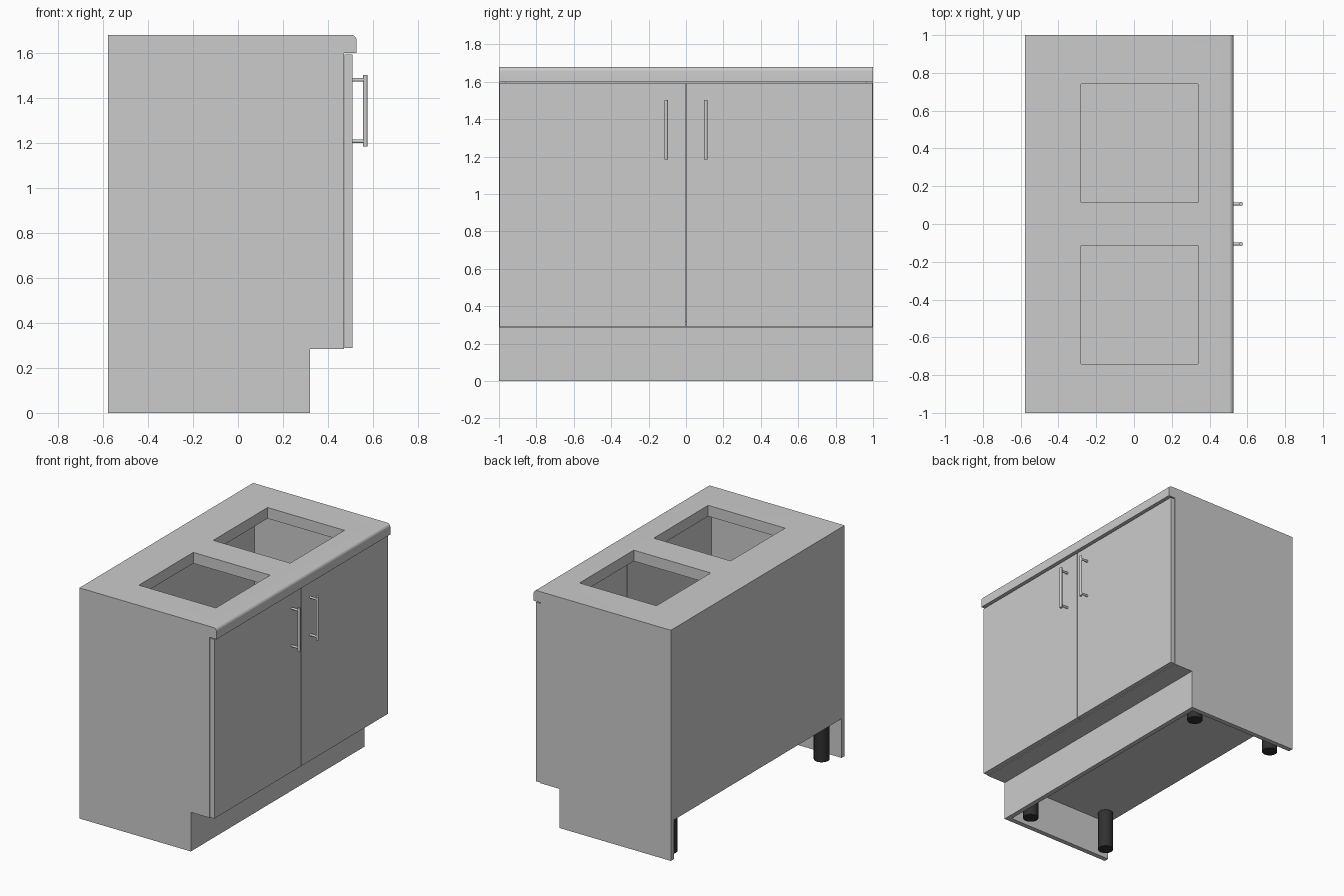
import bpy, bmesh, math
from mathutils import Vector

if "Cube" in bpy.data.objects:
    bpy.data.objects.remove(bpy.data.objects["Cube"])

T = 0.035                                   # board thickness
BACK, FRONT = -0.578, 0.472                 # carcass depth range in x


def finish(name, bm, mat=None, smooth=False):
    bmesh.ops.recalc_face_normals(bm, faces=bm.faces)
    me = bpy.data.meshes.new(name)
    bm.to_mesh(me)
    bm.free()
    ob = bpy.data.objects.new(name, me)
    bpy.context.collection.objects.link(ob)
    if mat:
        me.materials.append(mat)
    if smooth:
        bpy.ops.object.select_all(action='DESELECT')
        ob.select_set(True)
        bpy.context.view_layer.objects.active = ob
        bpy.ops.object.shade_smooth_by_angle(angle=math.radians(35))
    return ob


def box(name, x, y, z):
    bm = bmesh.new()
    bmesh.ops.create_cube(bm, size=1)
    for v in bm.verts:
        v.co = [(a + b) / 2 + c * (b - a) for (a, b), c in zip((x, y, z), v.co)]
    return finish(name, bm)


def prism(name, profile, y0, y1, smooth=False):
    """Extrude an xz profile along y."""
    bm = bmesh.new()
    face = bm.faces.new([bm.verts.new((x, y0, z)) for x, z in profile])
    ext = bmesh.ops.extrude_face_region(bm, geom=[face])
    verts = [g for g in ext['geom'] if isinstance(g, bmesh.types.BMVert)]
    bmesh.ops.translate(bm, verts=verts, vec=(0, y1 - y0, 0))
    return finish(name, bm, smooth=smooth)


def rods(name, parts, mat=None, segs=24):
    """One object made of cylinders given as (start, end, radius)."""
    bm = bmesh.new()
    for a, b, r in parts:
        a, b = Vector(a), Vector(b)
        m = (b - a).to_track_quat('Z', 'Y').to_matrix().to_4x4()
        m.translation = (a + b) / 2
        bmesh.ops.create_cone(bm, cap_ends=True, segments=segs, radius1=r,
                              radius2=r, depth=(b - a).length, matrix=m)
    return finish(name, bm, mat, smooth=True)


black = bpy.data.materials.new("black_plastic")
black.diffuse_color = (0.03, 0.03, 0.03, 1)
black.use_nodes = True
black.node_tree.nodes["Principled BSDF"].inputs["Base Color"].default_value = black.diffuse_color

# Countertop with rounded front edge
R, XF, ZT = 0.025, 0.527, 1.68
arc = [(XF - R + R * math.cos(t), ZT - R + R * math.sin(t))
       for t in (i * math.pi / 16 for i in range(9))]
top = prism("countertop", [(BACK, 1.6), (XF, 1.6)] + arc + [(BACK, ZT)], -1, 1, True)

# Two square sink openings
cutters = [box("opening_cutter", (-0.28, 0.34), tuple(sorted((s * 0.115, s * 0.74))),
               (1.5, 1.8)) for s in (-1, 1)]
bpy.context.view_layer.objects.active = top
for c in cutters:
    mod = top.modifiers.new("opening", 'BOOLEAN')
    mod.operation, mod.solver, mod.object = 'DIFFERENCE', 'EXACT', c
    bpy.ops.object.modifier_apply(modifier=mod.name)
for c in cutters:
    bpy.data.objects.remove(c)

# Carcass boards
inner = (-1 + T, 1 - T)
box("back_panel", (BACK, BACK + T), inner, (0.285, 1.6))
box("bottom_panel", (BACK + T, FRONT), inner, (0.285, 0.285 + T))
box("kick_board", (0.32 - T, 0.32), inner, (0, 0.285))

side = [(BACK, 0), (0.32, 0), (0.32, 0.285), (FRONT, 0.285), (FRONT, 1.6), (BACK, 1.6)]
for s, tag in ((-1, "left"), (1, "right")):
    # Notched side panel
    prism("side_panel_" + tag, side, s * (1 - T), s)
    # Door
    box("door_" + tag, (FRONT + 0.002, 0.508), tuple(sorted((s * 0.003, s * 0.998))),
        (0.289, 1.593))
    # Bar handle with two posts
    y = s * 0.106
    rods("handle_" + tag, [((0.566, y, 1.185), (0.566, y, 1.502), 0.01)] +
         [((0.507, y, z), (0.566, y, z), 0.008) for z in (1.207, 1.48)])
    # Legs
    for x, pos in ((-0.48, "back"), (0.19, "front")):
        rods(f"leg_{pos}_{tag}", [((x, s * 0.875, 0), (x, s * 0.875, 0.285), 0.052)],
             black, 32)
